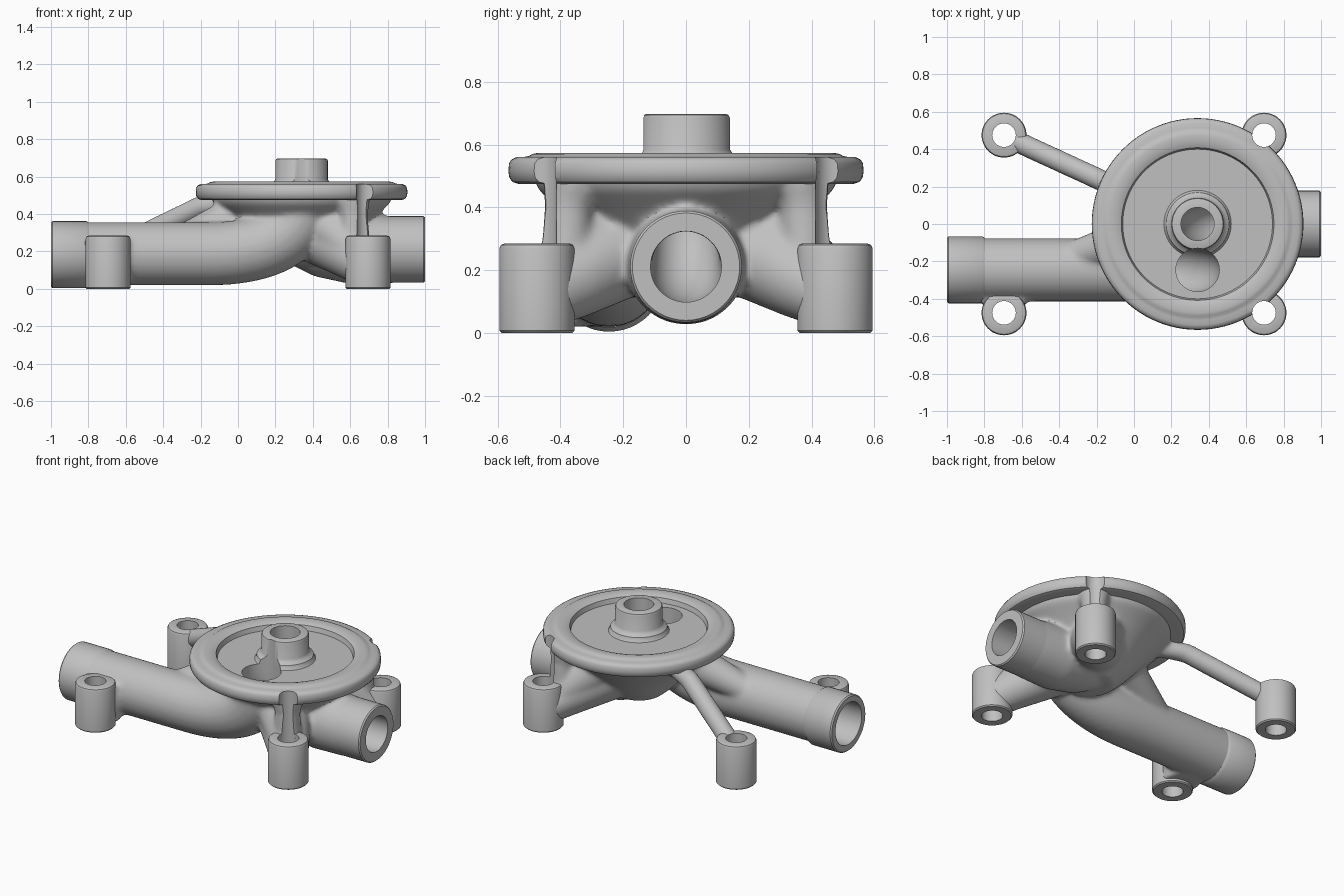
import bpy, bmesh, math
from mathutils import Vector, geometry

cube = bpy.data.objects.get("Cube")
if cube:
    bpy.data.objects.remove(cube, do_unlink=True)

metal = bpy.data.materials.new("cast_grey")
metal.use_nodes = True
GREY = (0.53, 0.53, 0.53, 1)
metal.diffuse_color = GREY
metal.node_tree.nodes["Principled BSDF"].inputs["Base Color"].default_value = GREY

CX = 0.34           # centre of the round flange
POST_X, POST_Y = 0.695, 0.475
PIPE_Y = -0.245     # outlet pipe offset


def skin(name, rings):
    """Closed surface through a list of rings, capped at both ends."""
    bm = bmesh.new()
    loops = [[bm.verts.new(p) for p in ring] for ring in rings]
    n = len(loops[0])
    for a, b in zip(loops, loops[1:]):
        for i in range(n):
            j = (i + 1) % n
            bm.faces.new((a[i], a[j], b[j], b[i]))
    bm.faces.new(loops[0])
    bm.faces.new(loops[-1])
    bmesh.ops.recalc_face_normals(bm, faces=bm.faces)
    mesh = bpy.data.meshes.new(name)
    bm.to_mesh(mesh)
    bm.free()
    mesh.materials.append(metal)
    obj = bpy.data.objects.new(name, mesh)
    bpy.context.collection.objects.link(obj)
    return obj


def sweep(name, path, radii, n=48):
    """Round tube along a path, radius given per point."""
    path = [Vector(p) for p in path]
    rings = []
    for i, p in enumerate(path):
        t = (path[min(i + 1, len(path) - 1)] - path[max(i - 1, 0)]).normalized()
        u = t.cross(Vector((0, 1, 0))).normalized()
        v = t.cross(u)
        rings.append([p + radii[i] * (u * math.cos(a) + v * math.sin(a))
                      for a in (math.tau * k / n for k in range(n))])
    return skin(name, rings)


def lathe(name, profile, x=0, y=0, n=96):
    """Turn (radius, height) points about a vertical axis."""
    return skin(name, [[(x + r * math.cos(math.tau * k / n),
                         y + r * math.sin(math.tau * k / n), z) for k in range(n)]
                       for r, z in profile])


def elbow(name, x0, x1, y, z, top, r_in, r_out):
    """Level run from x0 to x1, then a bend up the line x = CX to the top."""
    bend = geometry.interpolate_bezier(
        Vector((x1, y, z)), Vector((x1 * 0.4 + CX * 0.6, y, z)),
        Vector((CX, y, z + 0.1)), Vector((CX, y, 0.45)), 16)
    path = [Vector((x0, y, z))] + bend + [Vector((CX, y, top))]
    last = len(path) - 1
    return sweep(name, path, [r_in + (r_out - r_in) * max(0, i - 1) / (last - 1)
                              for i in range(last + 1)])


def apply(obj, kind, **settings):
    mod = obj.modifiers.new(kind, kind)
    for key, value in settings.items():
        setattr(mod, key, value)
    bpy.context.view_layer.objects.active = obj
    bpy.ops.object.modifier_apply(modifier=mod.name)


def combine(obj, others, operation):
    for other in others:
        apply(obj, 'BOOLEAN', object=other, operation=operation, solver='MANIFOLD')


def discard(objs):
    for o in objs:
        bpy.data.objects.remove(o, do_unlink=True)


# Cast body: bowl, pipes, arms and ribs blended together
body = lathe("cast_body", [(0.14, 0.13), (0.22, 0.20), (0.32, 0.31), (0.40, 0.39),
                           (0.47, 0.455), (0.49, 0.505)], CX)
lumps = [
    elbow("outlet_run", -0.95, -0.15, PIPE_Y, 0.188, 0.46, 0.169, 0.169),
    sweep("inlet_run", [(0.93, 0, 0.21), (0.80, 0, 0.21), (0.62, 0, 0.215),
                        (0.46, 0, 0.25), (0.30, 0, 0.31)], [0.172, 0.18, 0.19, 0.19, 0.17]),
    sweep("pipe_rib", [(-0.32, -0.17, 0.25), (0.05, -0.06, 0.41)], [0.08, 0.12]),
    sweep("post_neck", [(-POST_X, -0.40, 0.02), (-POST_X, -0.40, 0.27)], [0.115, 0.115]),
    sweep("bridge", [(-0.69, 0.47, 0.20), (-0.20, 0.245, 0.44), (-0.02, 0.16, 0.46)],
          [0.058, 0.058, 0.058]),
]
for s in (-1, 1):
    lumps += [
        sweep("arm", [(0.685, s * 0.46, 0.12), (0.62, s * 0.37, 0.165),
                      (0.45, s * 0.18, 0.29)], [0.11, 0.125, 0.17]),
        sweep("web", [(0.625, s * 0.385, 0.15), (0.62, s * 0.375, 0.40),
                      (0.61, s * 0.36, 0.50)], [0.085, 0.075, 0.10]),
        sweep("shoulder", [(0.64, s * 0.40, 0.19), (0.44, s * 0.23, 0.37)], [0.10, 0.14]),
    ]
combine(body, lumps, 'UNION')
discard(lumps)
apply(body, 'REMESH', mode='VOXEL', voxel_size=0.0125)
apply(body, 'SMOOTH', factor=0.5, iterations=14)

# Round flange with rolled rim and recessed floor
flange = lathe("round_flange", [
    (0.30, 0.478), (0.535, 0.475), (0.553, 0.481), (0.563, 0.495), (0.566, 0.515),
    (0.564, 0.54), (0.556, 0.553), (0.54, 0.560), (0.515, 0.561), (0.50, 0.564),
    (0.49, 0.570), (0.475, 0.573), (0.44, 0.571), (0.42, 0.565), (0.408, 0.56),
    (0.40, 0.53), (0.12, 0.53)], CX)

# Centre boss with a filleted foot
boss = lathe("centre_boss", [(0.19, 0.52), (0.175, 0.535), (0.168, 0.558), (0.15, 0.57),
                             (0.14, 0.585), (0.14, 0.685), (0.136, 0.694), (0.126, 0.698)], CX)

# Pipe ends
outlet_collar = sweep("outlet_collar", [(x, PIPE_Y, 0.183) for x in
                      (-1, -0.992, -0.81, -0.79)], [0.172, 0.179, 0.179, 0.165])
inlet_collar = sweep("inlet_collar", [(x, 0, 0.211) for x in (0.80, 0.992, 1)],
                     [0.178, 0.178, 0.171])

# Mounting posts
posts, bores = [], []
for fb, s in (("front", -1), ("back", 1)):
    for lr, x in (("right", -POST_X), ("left", POST_X)):
        posts.append(lathe(f"{fb}_{lr}_post", [
            (0.113, 0), (0.12, 0.007), (0.12, 0.268), (0.115, 0.28), (0.103, 0.285)],
            x, s * POST_Y, 48))
        bores.append(lathe("bolt_bore", [(0.063, -0.1), (0.063, 0.8)], x, s * POST_Y, 48))

# Water passages and bolt holes cut through every part
inlet_bore = elbow("inlet_bore", 1.1, 0.55, 0, 0.211, 0.9, 0.113, 0.088)
outlet_bore = elbow("outlet_bore", -1.1, 0.0, PIPE_Y, 0.185, 0.9, 0.135, 0.115)
combine(body, [inlet_bore, outlet_bore] + bores, 'DIFFERENCE')
combine(flange, [inlet_bore, outlet_bore] + bores, 'DIFFERENCE')
combine(boss, [inlet_bore, outlet_bore], 'DIFFERENCE')
combine(outlet_collar, [outlet_bore], 'DIFFERENCE')
combine(inlet_collar, [inlet_bore], 'DIFFERENCE')
for post, bore in zip(posts, bores):
    combine(post, [bore], 'DIFFERENCE')
discard(bores + [inlet_bore, outlet_bore])

# Smooth shading with sharp machined edges
bpy.ops.object.select_all(action='DESELECT')
for obj in [body, flange, boss, outlet_collar, inlet_collar] + posts:
    obj.select_set(True)
bpy.context.view_layer.objects.active = body
bpy.ops.object.shade_smooth_by_angle(angle=math.radians(35))
